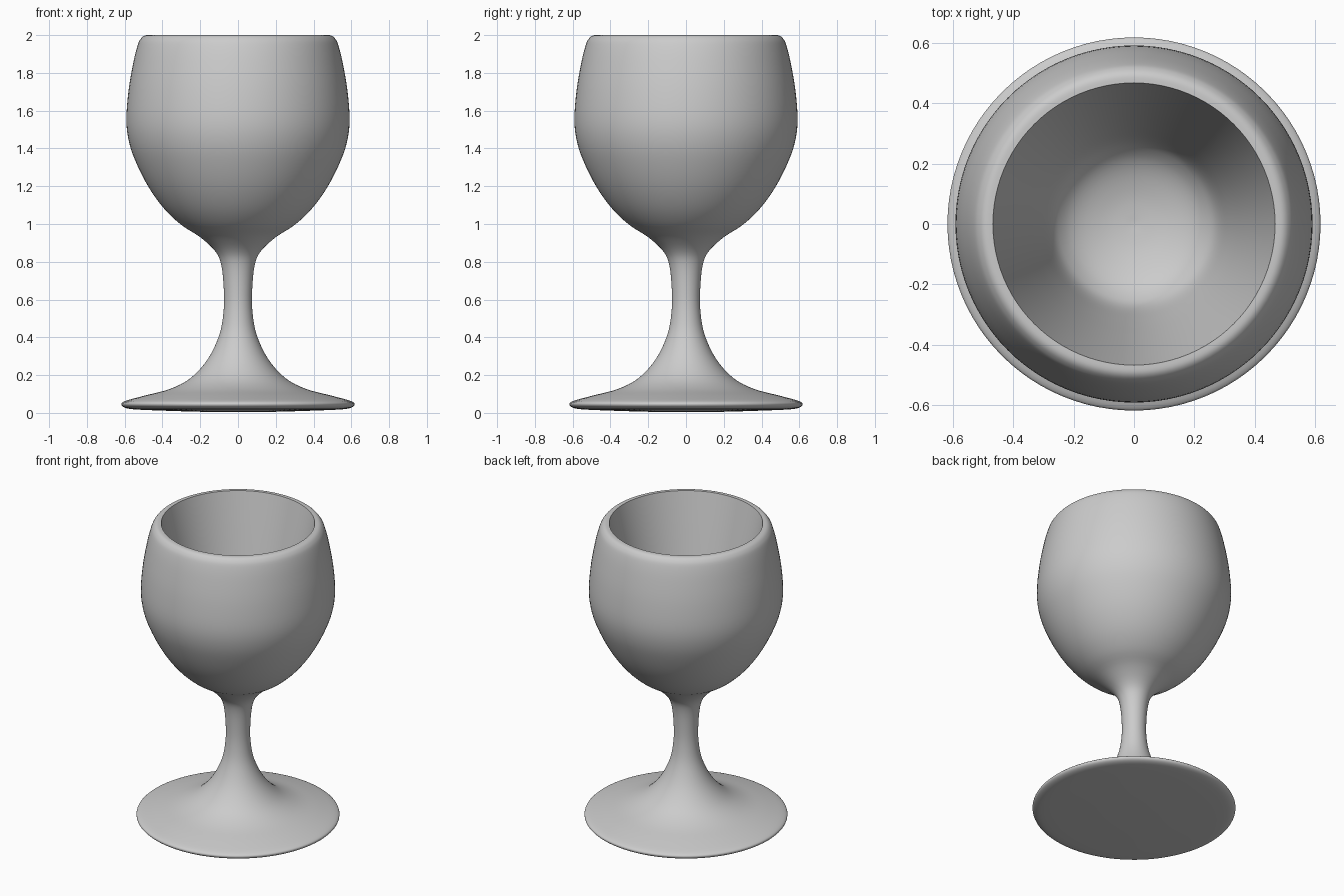
import bpy, bmesh, math
from mathutils import Vector

if "Cube" in bpy.data.objects:
    bpy.data.objects.remove(bpy.data.objects["Cube"])

# Profile (radius, height): underside, foot, stem, outer bowl, rim
outer = [(0, 0.004), (0.2, 0.006), (0.4, 0.012), (0.54, 0.018), (0.595, 0.026), (0.617, 0.043),
         (0.6, 0.062), (0.5, 0.09), (0.36, 0.127), (0.25, 0.185), (0.16, 0.285),
         (0.1, 0.41), (0.077, 0.53), (0.075, 0.65), (0.088, 0.78), (0.12, 0.855),
         (0.2, 0.93), (0.3, 0.995), (0.39, 1.08), (0.47, 1.19), (0.535, 1.315),
         (0.576, 1.43), (0.591, 1.55), (0.579, 1.71), (0.553, 1.86), (0.53, 1.95),
         (0.513, 1.983), (0.493, 1.998), (0.467, 2.0)]
# Inside of the bowl: tapering wall and small rounded bottom
inner = [(0.467, 2.0), (0.42, 1.78), (0.37, 1.54), (0.32, 1.3), (0.28, 1.13),
         (0.24, 1.06), (0.18, 1.015), (0.09, 0.985), (0, 0.975)]


def smooth_curve(pts, n=4):
    """Catmull-Rom curve through the profile points."""
    p = [Vector(q) for q in pts]
    p = [p[0]] + p + [p[-1]]
    out = []
    for a, b, c, d in zip(p, p[1:], p[2:], p[3:]):
        for i in range(n):
            t = i / n
            out.append(0.5 * (2 * b + (c - a) * t + (2 * a - 5 * b + 4 * c - d) * t * t
                              + (3 * b - a - 3 * c + d) * t ** 3))
    return out + [p[-1]]


# Goblet: the profile turned around z, with a crisp inner rim edge
profile = smooth_curve(outer) + smooth_curve(inner)[1:]
bm = bmesh.new()
verts = [bm.verts.new((max(q.x, 0), 0, q.y)) for q in profile]
edges = [bm.edges.new(pair) for pair in zip(verts, verts[1:])]
bmesh.ops.spin(bm, geom=verts + edges, axis=(0, 0, 1), cent=(0, 0, 0),
               angle=math.tau, steps=96, use_duplicate=False)
bmesh.ops.remove_doubles(bm, verts=bm.verts[:], dist=0.0003)
bmesh.ops.recalc_face_normals(bm, faces=bm.faces[:])
mesh = bpy.data.meshes.new("goblet")
bm.to_mesh(mesh)
bm.free()
goblet = bpy.data.objects.new("goblet", mesh)
bpy.context.collection.objects.link(goblet)
goblet.select_set(True)
bpy.context.view_layer.objects.active = goblet
bpy.ops.object.shade_smooth_by_angle(angle=math.radians(50))
